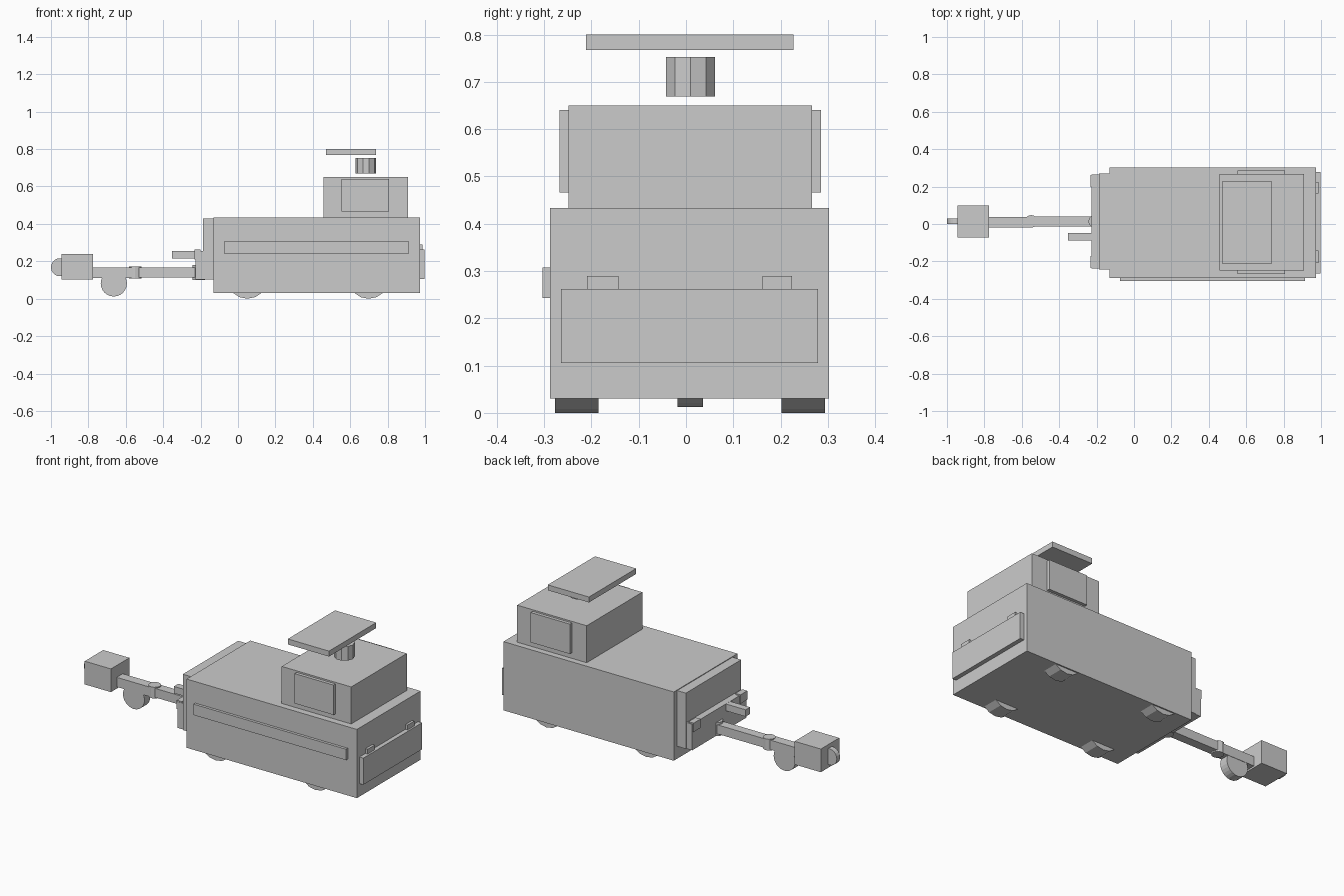
import bpy, math
from mathutils import Matrix


def box(name, x, y, z):
    """Axis-aligned box from (min, max) ranges."""
    bpy.ops.mesh.primitive_cube_add(size=1)
    o = bpy.context.object
    o.name = name
    ranges = (x, y, z)
    size = [r[1] - r[0] for r in ranges]
    mid = [(r[0] + r[1]) / 2 for r in ranges]
    o.data.transform(Matrix.Translation(mid) @ Matrix.Diagonal((*size, 1)))
    return o


def cyl(name, centre, r, depth, sides, axis='Z', turn=0.0):
    """Flat-faced cylinder along Z or Y."""
    bpy.ops.mesh.primitive_cylinder_add(vertices=sides, radius=r, depth=depth)
    o = bpy.context.object
    o.name = name
    m = Matrix.Rotation(turn, 4, 'Z')
    if axis == 'Y':
        m = Matrix.Rotation(math.pi / 2, 4, 'X') @ m
    o.data.transform(Matrix.Translation(centre) @ m)
    return o


# Main body and cabin
box("body", (-0.132, 0.973), (-0.288, 0.302), (0.03, 0.433))
box("cabin", (0.458, 0.909), (-0.249, 0.266), (0.433, 0.65))
box("window_front", (0.554, 0.808), (-0.268, -0.249), (0.466, 0.641))
box("window_back", (0.554, 0.808), (0.266, 0.285), (0.466, 0.641))
box("side_rail", (-0.076, 0.914), (-0.304, -0.288), (0.243, 0.307))

# Floating roof vent and cover plate
cyl("vent_pipe", (0.684, 0.0095, 0.711), 0.055, 0.083, 10, turn=math.pi / 2)
box("roof_plate", (0.471, 0.738), (-0.211, 0.227), (0.768, 0.80))

# Tail flap with hinges
box("tail_flap", (0.973, 0.998), (-0.264, 0.279), (0.106, 0.262))
for i, y in enumerate([(-0.209, -0.143), (0.162, 0.224)]):
    box(f"tail_hinge_{i}", (0.973, 0.987), y, (0.24, 0.29))

# Nose panels, clamps and handle
box("nose_panel", (-0.188, -0.132), (-0.243, 0.27), (0.102, 0.429))
box("nose_flap", (-0.226, -0.188), (-0.237, 0.265), (0.102, 0.255))
for i, y in enumerate([(-0.235, -0.172), (0.198, 0.262)]):
    box(f"nose_clamp_{i}", (-0.233, -0.2), y, (0.21, 0.262))
box("handle", (-0.354, -0.226), (-0.088, -0.048), (0.214, 0.254))

# Drawbar with pivots, box and coupling
box("drawbar_outer", (-0.774, -0.55), (-0.018, 0.038), (0.112, 0.168))
box("drawbar_inner", (-0.55, -0.22), (-0.013, 0.04), (0.114, 0.167))
cyl("drawbar_pivot", (-0.55, 0.014, 0.14), 0.034, 0.066, 12)
cyl("hitch_pivot", (-0.21, 0.014, 0.14), 0.034, 0.08, 12)
box("coupling_box", (-0.944, -0.774), (-0.072, 0.099), (0.102, 0.238))
cyl("coupling_disc", (-0.952, 0.015, 0.168), 0.048, 0.031, 20, 'Y')
cyl("jockey_wheel", (-0.664, 0.009, 0.082), 0.07, 0.054, 24, 'Y')

# Road wheels
for x in (0.05, 0.698):
    for y in (-0.2315, 0.2485):
        cyl(f"wheel_{x}_{y}", (x, y, 0.11), 0.11, 0.092, 16, 'Y')
